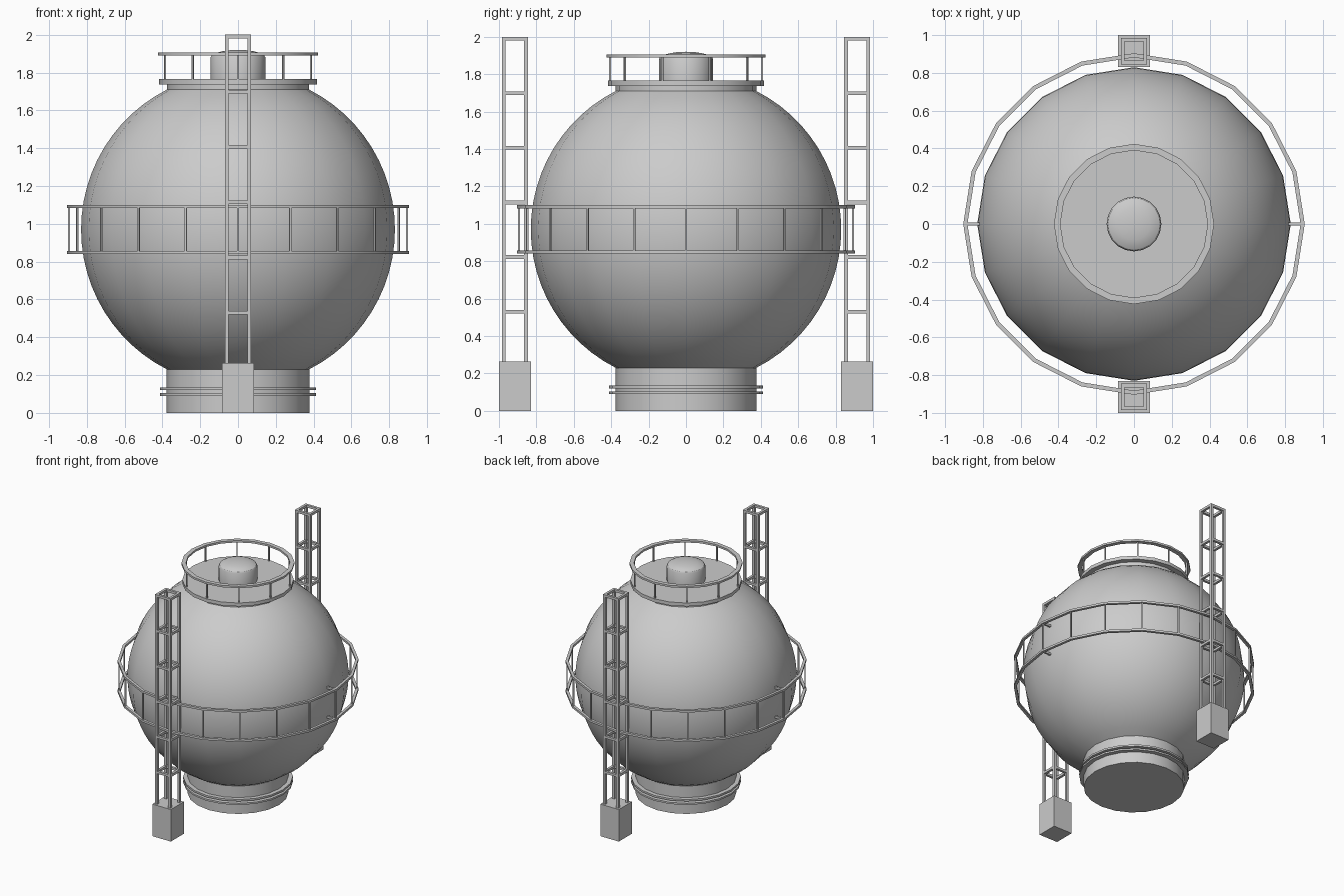
import bpy, bmesh, math
from mathutils import Matrix, Vector

if "Cube" in bpy.data.objects:
    bpy.data.objects.remove(bpy.data.objects["Cube"])

SIDES = 20


def finish(bm, name, smooth=True):
    bmesh.ops.recalc_face_normals(bm, faces=bm.faces)
    me = bpy.data.meshes.new(name)
    bm.to_mesh(me)
    bm.free()
    ob = bpy.data.objects.new(name, me)
    bpy.context.collection.objects.link(ob)
    if smooth:
        bpy.ops.object.select_all(action='DESELECT')
        ob.select_set(True)
        bpy.context.view_layer.objects.active = ob
        bpy.ops.object.shade_smooth_by_angle(angle=math.radians(30))
    return ob


def lathe(name, profile, closed=False):
    """Revolve (radius, z) points about z; radius 0 makes a pole."""
    bm = bmesh.new()
    pts = [bm.verts.new((r, 0, z)) for r, z in profile]
    pairs = list(zip(pts, pts[1:])) + ([(pts[-1], pts[0])] if closed else [])
    edges = [bm.edges.new(p) for p in pairs]
    bmesh.ops.spin(bm, geom=pts + edges, cent=(0, 0, 0), axis=(0, 0, 1),
                   angle=2 * math.pi, steps=SIDES)
    bmesh.ops.remove_doubles(bm, verts=bm.verts, dist=1e-5)
    return finish(bm, name)


def hoop(name, r0, r1, z0, z1):
    return lathe(name, [(r0, z0), (r1, z0), (r1, z1), (r0, z1)], closed=True)


def add_box(bm, lo, hi, turn=0.0):
    lo, hi = Vector(lo), Vector(hi)
    m = (Matrix.Rotation(turn, 4, 'Z') @ Matrix.Translation((lo + hi) / 2)
         @ Matrix.Diagonal((hi - lo).to_4d()))
    m[3][3] = 1
    bmesh.ops.create_cube(bm, size=1, matrix=m)


def posts(name, count, radius, z0, z1, start, w=0.005):
    bm = bmesh.new()
    for i in range(count):
        add_box(bm, (radius - w, -w, z0), (radius + w, w, z1),
                start + 2 * math.pi * i / count)
    return finish(bm, name, False)


# Spherical tank, open where it meets base and neck
R, CZ = 0.83, 0.97
a = math.acos(0.376 / R)
lathe("tank_sphere", [(R * math.cos(t), CZ + R * math.sin(t))
                      for t in [-a + 2 * a * i / 24 for i in range(25)]])

# Base with two flanges
lathe("base_cylinder", [(0, 0), (0.378, 0), (0.378, 0.23), (0, 0.23)])
hoop("base_flange_lower", 0.37, 0.412, 0.09, 0.104)
hoop("base_flange_upper", 0.37, 0.412, 0.12, 0.135)

# Neck and top platform
lathe("neck_and_platform", [(0, 1.69), (0.376, 1.69), (0.376, 1.737),
                            (0.418, 1.737), (0.418, 1.765), (0, 1.765)])

# Domed hatch
dome = [(0.145 * math.cos(t), 1.88 + 0.04 * math.sin(t))
        for t in [math.pi / 2 * i / 5 for i in range(5)]]
lathe("hatch", [(0.145, 1.76)] + dome + [(0, 1.92)])

# Platform railing
hoop("platform_rail", 0.39, 0.424, 1.89, 1.906)
posts("platform_rail_posts", 10, 0.406, 1.76, 1.895, math.pi / 2)

# Walkway railing around the equator
hoop("walkway_rail_lower", 0.882, 0.904, 0.84, 0.857)
hoop("walkway_rail_upper", 0.882, 0.904, 1.083, 1.1)
posts("walkway_posts", SIDES, 0.893, 0.85, 1.09, 0)
bm = bmesh.new()
for turn in (0, math.pi):
    for z in (0.84, 1.083):
        add_box(bm, (0.79, -0.008, z), (0.893, 0.008, z + 0.017), turn)
finish(bm, "walkway_brackets", False)

# Lattice towers, front and back
CY, H, W = 0.915, 0.07, 0.02
for label, s in (("front", -1), ("back", 1)):
    cy = CY * s
    bm = bmesh.new()
    add_box(bm, (-0.085, cy - 0.085, 0), (0.085, cy + 0.085, 0.265))
    finish(bm, label + "_tower_footing", False)

    bm = bmesh.new()
    for x in (-H, H - W):
        for y in (-H, H - W):
            add_box(bm, (x, cy + y, 0.26), (x + W, cy + y + W, 2.0))
    for i in range(6):
        z = 2.0 - 0.292 * i
        for o in (-H, H - W):
            add_box(bm, (-H + W, cy + o, z - W), (H - W, cy + o + W, z))
            add_box(bm, (o, cy - H + W, z - W), (o + W, cy + H - W, z))
    finish(bm, label + "_tower_lattice", False)
